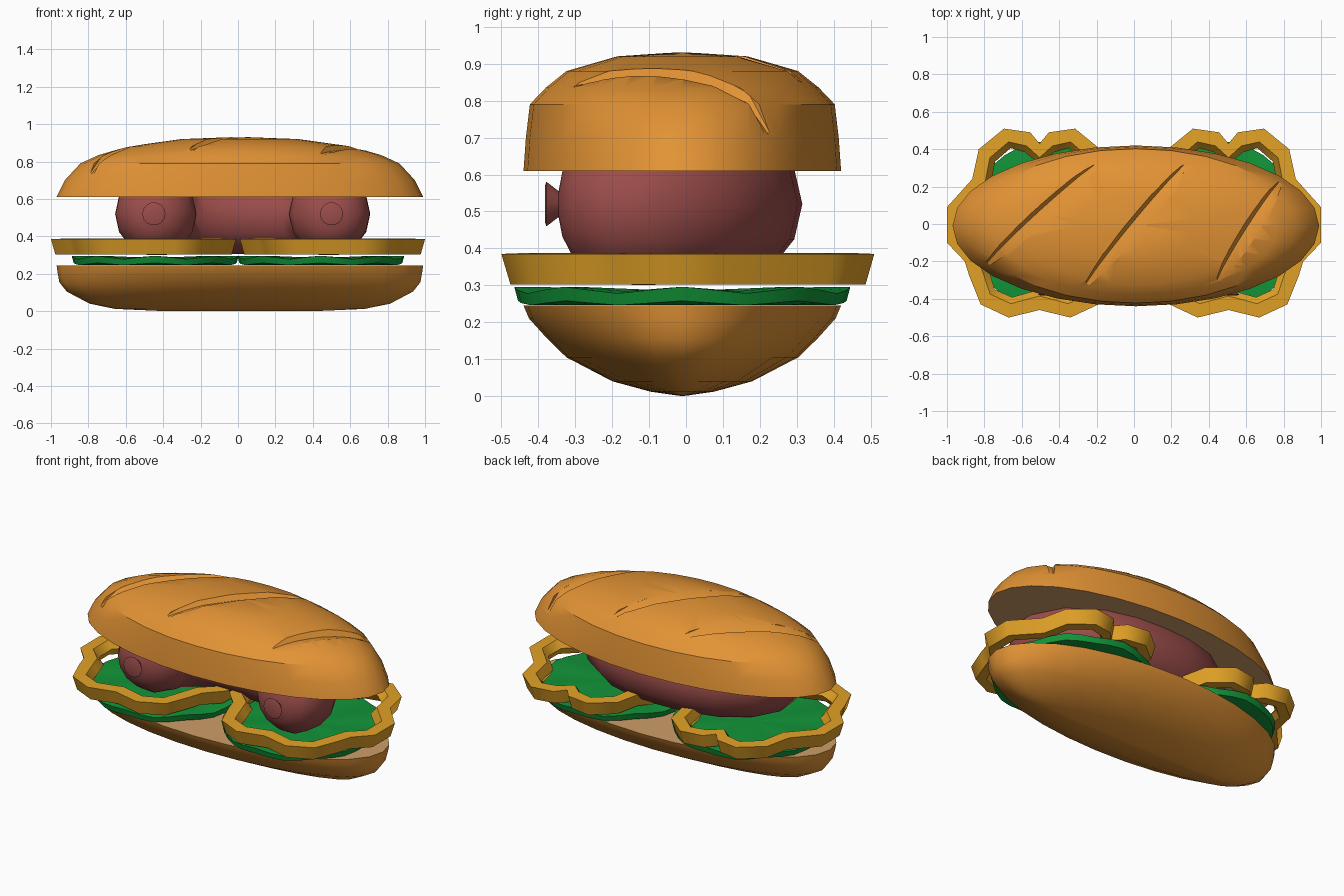
import bpy, bmesh, math
from mathutils import Vector
from mathutils.bvhtree import BVHTree

if "Cube" in bpy.data.objects:
    bpy.data.objects.remove(bpy.data.objects["Cube"])


def material(name, rgb):
    m = bpy.data.materials.new(name)
    m.diffuse_color = (*rgb, 1)
    m.use_nodes = True
    m.node_tree.nodes["Principled BSDF"].inputs["Base Color"].default_value = m.diffuse_color
    return m


CRUST = material("crust", (0.76, 0.29, 0.035))
CRUMB = material("crumb", (0.62, 0.34, 0.14))
GREEN = material("lettuce green", (0.006, 0.30, 0.04))
YELLOW = material("pepper yellow", (0.76, 0.36, 0.02))
MEAT = material("sausage red", (0.33, 0.075, 0.07))


def smooth(ob, angle=40):
    ob.data.shade_smooth()
    ob.data.set_sharp_from_angle(angle=math.radians(angle))


def loft(name, rings, mats, closed_loop=False, cap=(True, True)):
    """Skin a list of equal closed rings of points; caps at both ends, or join end to start."""
    bm = bmesh.new()
    vs = [[bm.verts.new(p) for p in r] for r in rings]
    n, k = len(vs[0]), len(vs)
    for i in range(k if closed_loop else k - 1):
        a, b = vs[i], vs[(i + 1) % k]
        for j in range(n):
            bm.faces.new((a[j], a[(j + 1) % n], b[(j + 1) % n], b[j]))
    if not closed_loop:
        for ring, on in ((vs[0], cap[0]), (vs[-1], cap[1])):
            if on:
                bm.faces.new(ring)
    bmesh.ops.remove_doubles(bm, verts=bm.verts, dist=1e-5)
    bmesh.ops.recalc_face_normals(bm, faces=bm.faces)
    me = bpy.data.meshes.new(name)
    bm.to_mesh(me)
    bm.free()
    for m in mats:
        me.materials.append(m)
    ob = bpy.data.objects.new(name, me)
    bpy.context.collection.objects.link(ob)
    return ob


# Bun halves: elliptical rings (z, x scale, y scale)
def bun(name, levels):
    rings = [[(0.01 + 0.98 * sx * math.cos(a), -0.01 + 0.43 * sy * math.sin(a), z)
              for a in (2 * math.pi * i / 28 for i in range(28))] for z, sx, sy in levels]
    ob = loft(name, rings, [CRUST, CRUMB], cap=(True, False))
    for p in ob.data.polygons:            # flat cut side shows the crumb
        if len(p.vertices) == 28:
            p.material_index = 1
    return ob


bottom = bun("bottom_bun", [(0.245, 1, 1), (0.21, 0.995, 0.965), (0.155, 0.985, 0.85),
                            (0.105, 0.945, 0.73), (0.04, 0.82, 0.44), (0.012, 0.68, 0.2), (0.002, 0.45, 0.04), (0, 0, 0)])
smooth(bottom)
top = bun("top_bun", [(0.61, 1, 1), (0.70, 0.955, 0.985), (0.79, 0.87, 0.96),
                      (0.835, 0.77, 0.86), (0.88, 0.61, 0.73), (0.92, 0.32, 0.41), (0.932, 0, 0)])

# Three diagonal slashes cut into the crown, following its surface
me = top.data
tree = BVHTree.FromPolygons([v.co for v in me.vertices], [p.vertices[:] for p in me.polygons])


def height(p):
    hit = tree.ray_cast(Vector((p.x, p.y, 2)), Vector((0, 0, -1)))[0]
    return hit.z if hit else 0.75


for start, end in (((-.78, -.21), (-.21, .31)), ((-.25, -.32), (.27, .31)), ((.45, -.30), (.78, .22))):
    a, b = Vector(start), Vector(end)
    side = Vector((b.y - a.y, a.x - b.x)).normalized()
    rings = []
    for i in range(9):
        t = i / 8
        w = 0.012 + 0.032 * math.sin(math.pi * t) ** 0.6
        c = a.lerp(b, t)
        l, r, m = c - side * w, c + side * w, c - side * w * 0.5
        d = 0.028 * math.sin(math.pi * t) ** 0.5 + 0.002
        rings.append([(l.x, l.y, height(l) + 0.003), (m.x, m.y, height(m) - d),
                      (r.x, r.y, height(r) + 0.001), (r.x, r.y, height(r) + 0.1), (l.x, l.y, height(l) + 0.1)])
    cutter = loft("slash_cutter", rings, [CRUST])
    cutter.hide_render = True
    mod = top.modifiers.new("slash", 'BOOLEAN')
    mod.operation, mod.solver, mod.object = 'DIFFERENCE', 'EXACT', cutter
    bpy.context.view_layer.objects.active = top
    bpy.ops.object.modifier_apply(modifier=mod.name)
    bpy.data.objects.remove(cutter)
smooth(top, 30)

# Lettuce leaves: round slices with a wavy rim
for s, label in ((-1, "left"), (1, "right")):
    rings = []
    for r, base, wave in ((0.02, 0.247, 0), (0.40, 0.247, 0), (0.445, 0.252, 0.006), (0.455, 0.287, 0.009),
                          (0.40, 0.290, 0.006), (0.02, 0.285, 0)):
        rings.append([(s * 0.443 + r * math.cos(a) * 0.98, -0.01 + r * math.sin(a),
                       base + wave * math.cos(8 * a))
                      for a in (2 * math.pi * i / 32 for i in range(32))])
    smooth(loft("lettuce_" + label, rings, [GREEN]), 50)

# Pepper rings: half of the lobed outline, mirrored about the ring's own centre
half = [(0, .43), (.05, .49), (.19, .51), (.325, .40), (.36, .24), (.495, .09),
        (.495, -.10), (.40, -.20), (.375, -.28), (.315, -.43), (.165, -.50), (0, -.46)]
outline = [Vector(p) for p in half] + [Vector((-x, y)) for x, y in half[-2:0:-1]]
section = [(0, .385), (.025, .302), (.085, .302), (.11, .345), (.075, .388)]   # (inset, z)
for cx, label in ((-.505, "left"), (.505, "right")):
    rings = []
    for i, p in enumerate(outline):
        q = outline[(i + 1) % len(outline)] - outline[i - 1]
        inward = (Vector((q.y, -q.x)).normalized() - p.normalized() * 0.4).normalized()
        if inward.dot(p) > 0:
            inward = -p.normalized()
        rings.append([(cx + p.x + inward.x * d, p.y + inward.y * d, z) for d, z in section])
    smooth(loft("pepper_ring_" + label, rings, [YELLOW], closed_loop=True), 50)

# Sausage: bent tube whose two ends face the front, each with a flared tied tip
arm = [(.475, -.382, .05), (.475, -.378, .062), (.475, -.345, .036), (.475, -.335, .09),
       (.475, -.305, .15), (.475, -.23, .205), (.465, -.13, .225), (.42, -.03, .222),
       (.30, .05, .22), (.16, .085, .22)]
path = [(-x, y, r) for x, y, r in arm] + [(0, .095, .22)] + arm[::-1]
rings = []
for i, (x, y, r) in enumerate(path):
    p, n = path[max(i - 1, 0)], path[min(i + 1, len(path) - 1)]
    t = Vector((n[0] - p[0], n[1] - p[1], 0)).normalized()
    nrm = Vector((-t.y, t.x, 0))
    rings.append([Vector((0.025 + x, y, 0.52)) + nrm * r * math.cos(a) + Vector((0, 0, r * math.sin(a)))
                  for a in (2 * math.pi * k / 14 for k in range(14))])
smooth(loft("sausage", rings, [MEAT]), 50)
